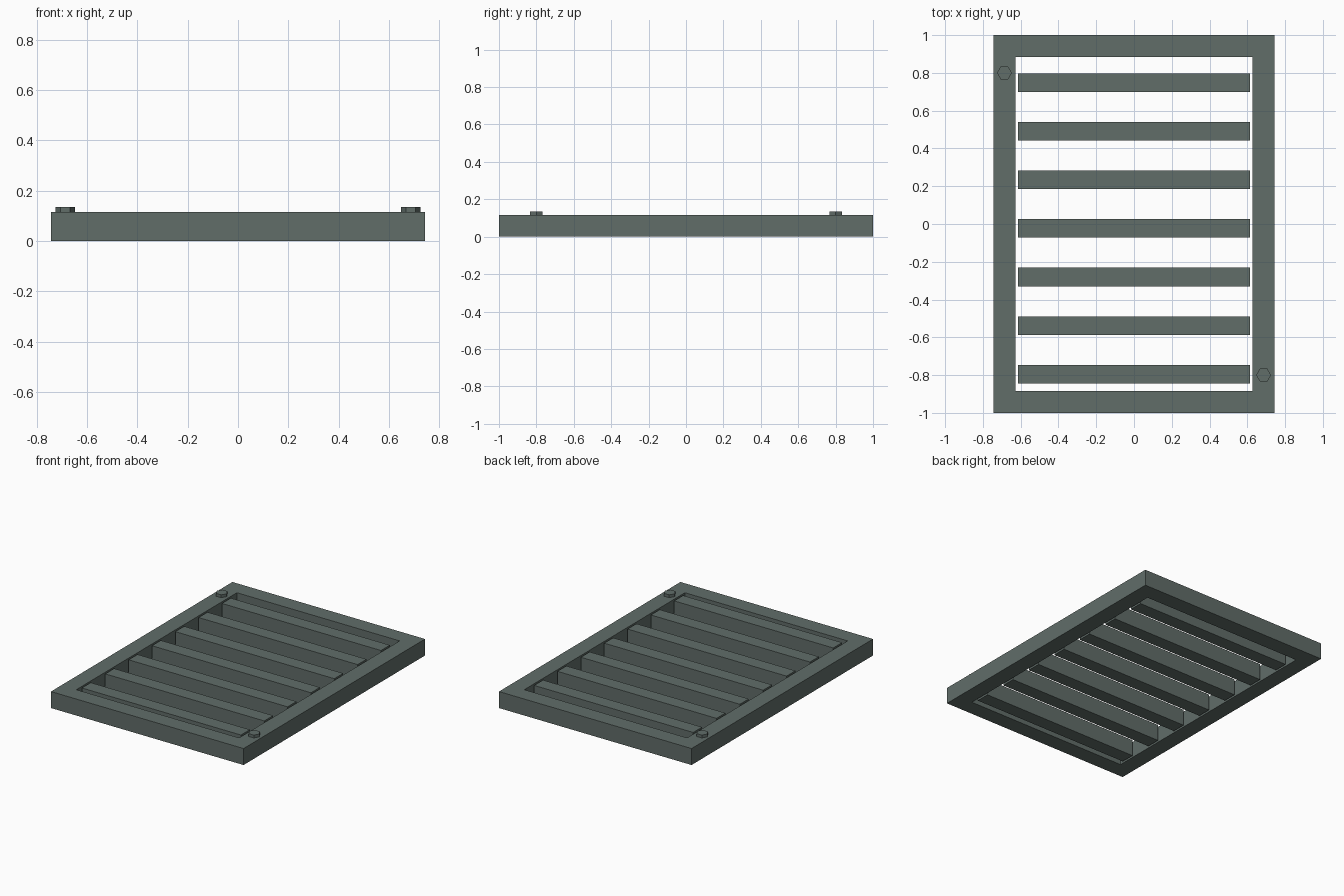
import bpy
import bmesh
import math
from mathutils import Matrix, Vector

if "Cube" in bpy.data.objects:
    bpy.data.objects.remove(bpy.data.objects["Cube"])

HALF_X, HALF_Y, HEIGHT = 0.743, 1.0, 0.115
INNER_X, INNER_Y = 0.628, 0.885

metal = bpy.data.materials.new("grey_green_metal")
metal.diffuse_color = (0.119, 0.153, 0.141, 1)
metal.use_nodes = True
metal.node_tree.nodes["Principled BSDF"].inputs["Base Color"].default_value = metal.diffuse_color


def make_object(name, bm):
    bmesh.ops.recalc_face_normals(bm, faces=bm.faces[:])
    mesh = bpy.data.meshes.new(name)
    bm.to_mesh(mesh)
    bm.free()
    mesh.materials.append(metal)
    obj = bpy.data.objects.new(name, mesh)
    bpy.context.collection.objects.link(obj)
    return obj


# Rectangular frame: a flat ring extruded upward
bm = bmesh.new()
signs = [(-1, -1), (1, -1), (1, 1), (-1, 1)]
outer = [bm.verts.new((sx * HALF_X, sy * HALF_Y, 0)) for sx, sy in signs]
inner = [bm.verts.new((sx * INNER_X, sy * INNER_Y, 0)) for sx, sy in signs]
for i in range(4):
    j = (i + 1) % 4
    bm.faces.new((outer[i], outer[j], inner[j], inner[i]))
ring = bmesh.ops.extrude_face_region(bm, geom=bm.faces[:], use_keep_orig=True)
top = [v for v in ring["geom"] if isinstance(v, bmesh.types.BMVert)]
bmesh.ops.translate(bm, verts=top, vec=Vector((0, 0, HEIGHT)))
make_object("frame", bm)

# Evenly spaced cross slats
for i in range(7):
    bm = bmesh.new()
    place = Matrix.Translation((0, -0.795 + i * 0.2572, HEIGHT / 2))
    bmesh.ops.create_cube(bm, size=1, matrix=place @ Matrix.Diagonal((1.227, 0.098, HEIGHT, 1)))
    make_object(f"slat_{i + 1}", bm)

# Hexagonal bolt heads on two opposite corners
for name, s in (("bolt_front_right", 1), ("bolt_back_left", -1)):
    bm = bmesh.new()
    bmesh.ops.create_cone(bm, cap_ends=True, segments=6, radius1=0.039, radius2=0.039,
                          depth=0.02, matrix=Matrix.Translation((s * 0.686, -s * 0.8, HEIGHT + 0.01))
                          @ Matrix.Rotation(math.radians(30), 4, "Z"))
    # Points of the hexagon face along x
    first = max(bm.verts, key=lambda v: abs(v.co.x - s * 0.686))
    off = first.co - Vector((s * 0.686, -s * 0.8, 0))
    bmesh.ops.rotate(bm, verts=bm.verts[:], cent=(s * 0.686, -s * 0.8, 0),
                     matrix=Matrix.Rotation(-math.atan2(off.y, off.x), 3, "Z"))
    make_object(name, bm)
